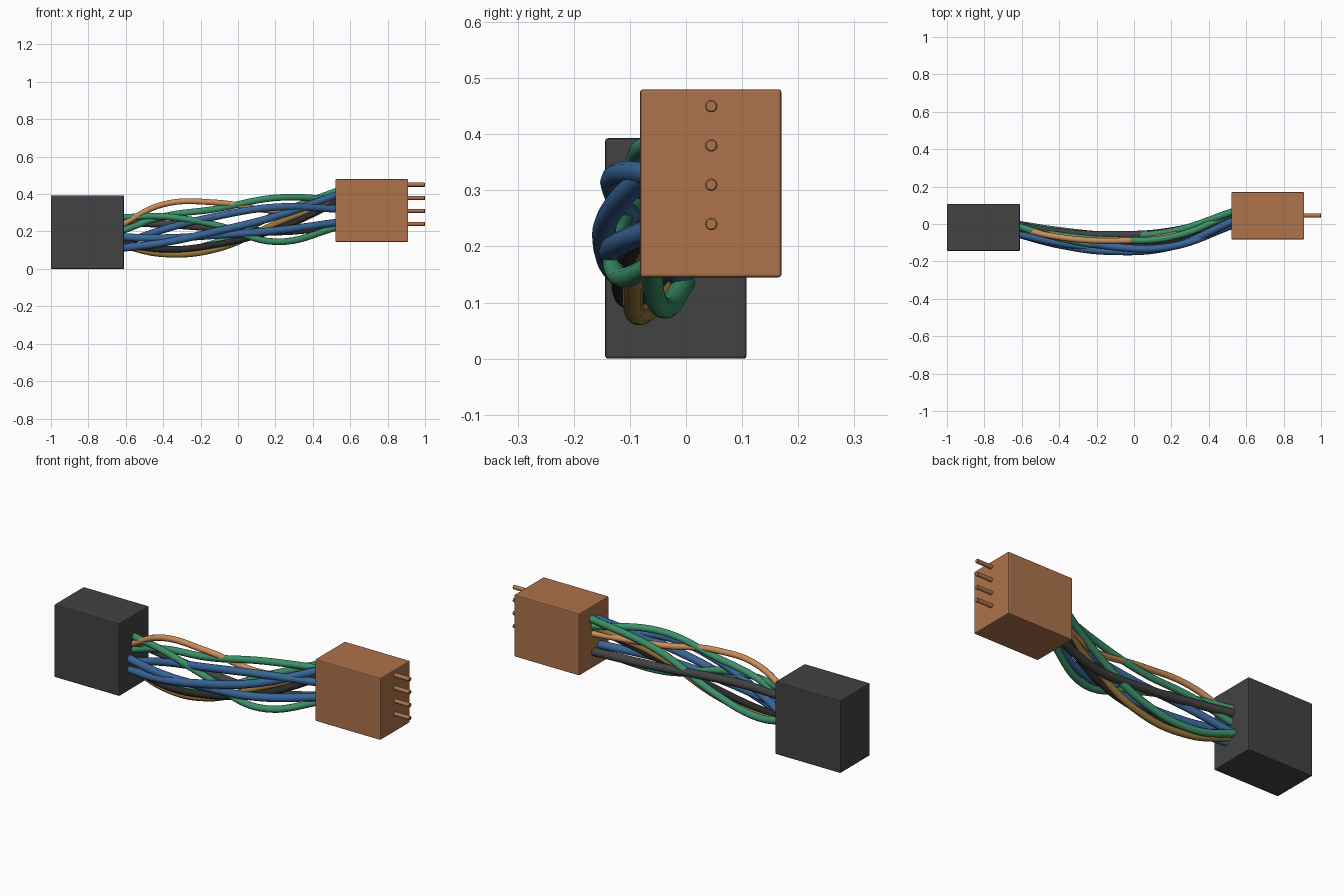
import bpy
import math

if "Cube" in bpy.data.objects:
    bpy.data.objects.remove(bpy.data.objects["Cube"])


def material(name, rgb):
    m = bpy.data.materials.new(name)
    m.diffuse_color = (*rgb, 1)
    m.use_nodes = True
    m.node_tree.nodes["Principled BSDF"].inputs["Base Color"].default_value = m.diffuse_color
    return m


MATS = {
    "charcoal": material("charcoal", (0.055, 0.055, 0.055)),
    "copper": material("copper", (0.42, 0.17, 0.07)),
    "green": material("green", (0.045, 0.28, 0.14)),
    "blue": material("blue", (0.04, 0.13, 0.31)),
    "orange": material("orange", (0.60, 0.27, 0.10)),
    "black": material("black", (0.025, 0.023, 0.025)),
    "mustard": material("mustard", (0.30, 0.18, 0.04)),
}


def housing(name, lo, hi, mat):
    mid = [(a + b) / 2 for a, b in zip(lo, hi)]
    bpy.ops.mesh.primitive_cube_add(size=1, location=mid)
    o = bpy.context.object
    o.name = name
    o.scale = [b - a for a, b in zip(lo, hi)]
    bpy.ops.object.transform_apply(location=False, rotation=False, scale=True)
    bev = o.modifiers.new("edge", "BEVEL")
    bev.width = 0.005
    bev.segments = 2
    o.data.materials.append(MATS[mat])


# Connector housings
housing("socket_housing", (-1.0, -0.144, 0.0), (-0.61, 0.108, 0.393), "charcoal")
housing("plug_housing", (0.52, -0.082, 0.145), (0.91, 0.17, 0.48), "copper")

# Contact pins in a vertical row
for i in range(4):
    bpy.ops.mesh.primitive_cylinder_add(
        vertices=16, radius=0.011, depth=0.11,
        location=(0.945, 0.045, 0.24 + 0.07 * i), rotation=(0, math.pi / 2, 0))
    pin = bpy.context.object
    pin.name = f"pin_{i + 1}"
    pin.data.materials.append(MATS["copper"])
    bev = pin.modifiers.new("edge", "BEVEL")
    bev.width = 0.002
    bpy.ops.object.shade_smooth_by_angle()

# Wires: each passes through (y, z) at these stations along x
STATIONS = (-0.63, -0.4, -0.12, 0.2, 0.54)
WIRES = [
    ("green_wire_top", "green", 0.018,
     [(-0.02, 0.20), (-0.06, 0.28), (-0.085, 0.32), (-0.07, 0.38), (0.06, 0.37)]),
    ("green_wire_front", "green", 0.018,
     [(-0.01, 0.275), (-0.075, 0.28), (-0.12, 0.235), (-0.115, 0.145), (0.02, 0.225)]),
    ("green_wire_back", "green", 0.019,
     [(0.0, 0.14), (-0.035, 0.09), (-0.06, 0.14), (-0.04, 0.29), (0.07, 0.42)]),
    ("orange_wire", "orange", 0.016,
     [(-0.02, 0.23), (-0.07, 0.345), (-0.09, 0.355), (-0.06, 0.31), (0.06, 0.33)]),
    ("blue_wire_high", "blue", 0.021,
     [(-0.05, 0.11), (-0.11, 0.14), (-0.145, 0.20), (-0.12, 0.28), (0.02, 0.40)]),
    ("blue_wire_low", "blue", 0.021,
     [(-0.05, 0.17), (-0.10, 0.165), (-0.13, 0.18), (-0.12, 0.205), (0.0, 0.25)]),
    ("blue_wire_middle", "blue", 0.020,
     [(0.0, 0.13), (-0.06, 0.21), (-0.12, 0.28), (-0.12, 0.33), (0.0, 0.32)]),
    ("black_wire", "black", 0.018,
     [(-0.04, 0.14), (-0.09, 0.105), (-0.115, 0.13), (-0.09, 0.21), (0.04, 0.36)]),
    ("mustard_wire", "mustard", 0.018,
     [(-0.03, 0.13), (-0.075, 0.08), (-0.095, 0.105), (-0.07, 0.24), (0.05, 0.37)]),
    ("grey_wire", "charcoal", 0.022,
     [(-0.01, 0.25), (-0.045, 0.24), (-0.06, 0.22), (-0.04, 0.20), (0.05, 0.23)]),
]
for name, mat, radius, path in WIRES:
    cu = bpy.data.curves.new(name, "CURVE")
    cu.dimensions = "3D"
    cu.bevel_depth = radius
    cu.bevel_resolution = 3
    cu.resolution_u = 8
    cu.use_fill_caps = True
    sp = cu.splines.new("BEZIER")
    sp.bezier_points.add(len(path) - 1)
    for p, x, (y, z) in zip(sp.bezier_points, STATIONS, path):
        p.co = (x, y, z)
        p.handle_left_type = p.handle_right_type = "AUTO"
    cu.materials.append(MATS[mat])
    bpy.context.collection.objects.link(bpy.data.objects.new(name, cu))
